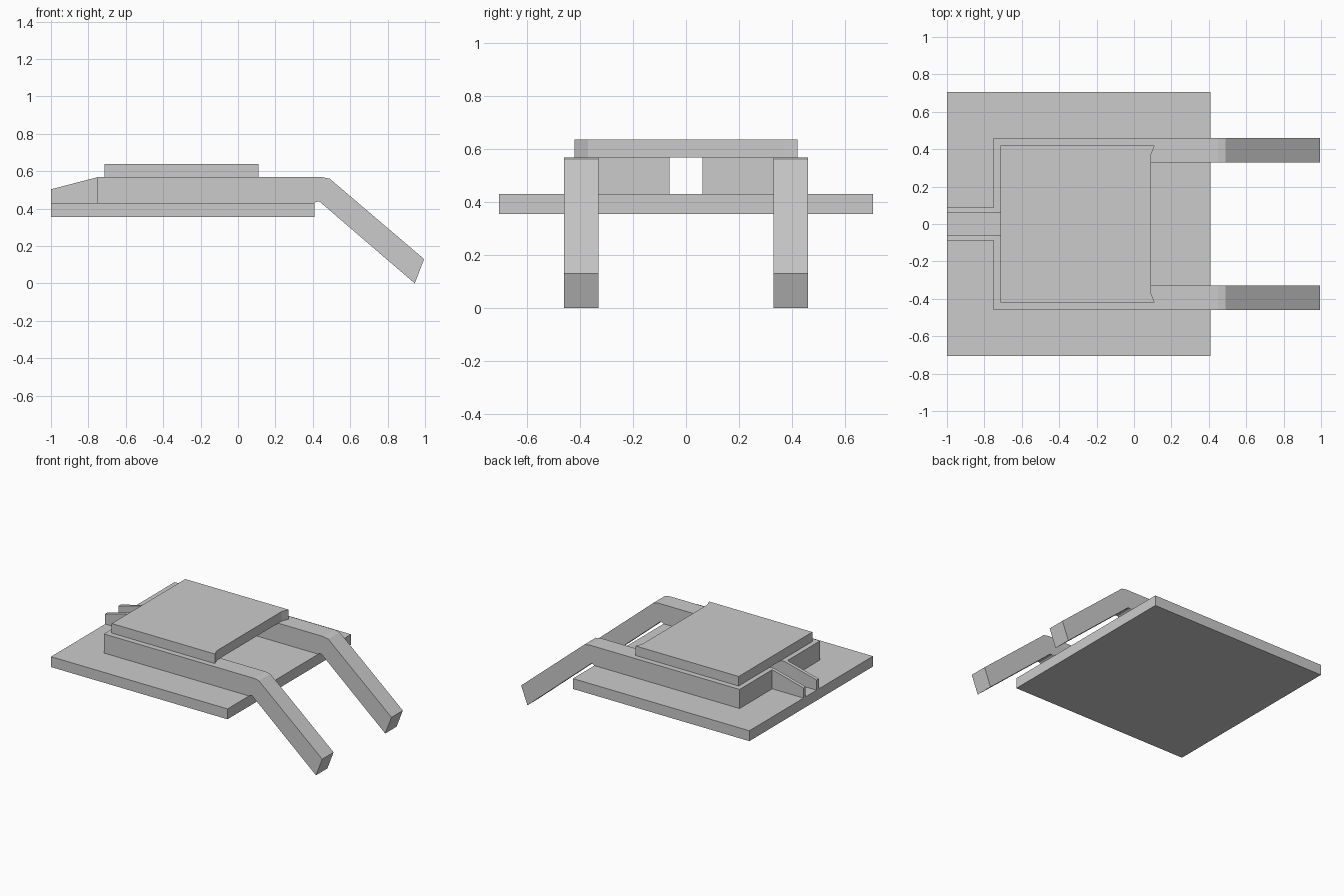
import bpy, bmesh
from mathutils import Vector

if "Cube" in bpy.data.objects:
    bpy.data.objects.remove(bpy.data.objects["Cube"])


def prism(name, points, offset):
    """Extrude a closed planar outline by an offset vector."""
    bm = bmesh.new()
    face = bm.faces.new([bm.verts.new(p) for p in points])
    ext = bmesh.ops.extrude_face_region(bm, geom=[face], use_keep_orig=True)
    verts = [g for g in ext["geom"] if isinstance(g, bmesh.types.BMVert)]
    bmesh.ops.translate(bm, vec=Vector(offset), verts=verts)
    bmesh.ops.recalc_face_normals(bm, faces=bm.faces)
    mesh = bpy.data.meshes.new(name)
    bm.to_mesh(mesh)
    bm.free()
    obj = bpy.data.objects.new(name, mesh)
    bpy.context.collection.objects.link(obj)
    return obj


def mirror_y(obj):
    mod = obj.modifiers.new("mirror", "MIRROR")
    mod.use_axis = (False, True, False)
    mod.use_mirror_merge = False


# Base slab
base = [(-1, -0.705), (0.41, -0.705), (0.41, 0.705), (-1, 0.705)]
prism("base_slab", [(x, y, 0.355) for x, y in base], (0, 0, 0.075))

# Side rails that bend down into the front arms
rail = [(-0.75, 0.43), (0.41, 0.43), (0.418, 0.436), (0.435, 0.438), (0.945, 0.0),
        (0.995, 0.13), (0.49, 0.56), (0.45, 0.568), (-0.75, 0.568)]
mirror_y(prism("side_rail", [(x, 0.33, z) for x, z in rail], (0, 0.13, 0)))

# Rear walls, leaving a central channel
wall = [(-0.75, 0.062), (-0.62, 0.062), (-0.62, 0.33), (-0.75, 0.33)]
mirror_y(prism("rear_wall", [(x, y, 0.43) for x, y in wall], (0, 0, 0.138)))

# Thin sloping fins flanking the channel
fin = [(-1, 0.43), (-0.75, 0.43), (-0.75, 0.568), (-1, 0.503)]
mirror_y(prism("channel_fin", [(x, 0.062, z) for x, z in fin], (0, 0.025, 0)))

# Top cover with small lugs at the front corners
cover = [(-0.715, -0.42), (0.11, -0.42), (0.09, -0.37), (0.09, 0.37),
         (0.11, 0.42), (-0.715, 0.42)]
prism("top_cover", [(x, y, 0.568) for x, y in cover], (0, 0, 0.069))
